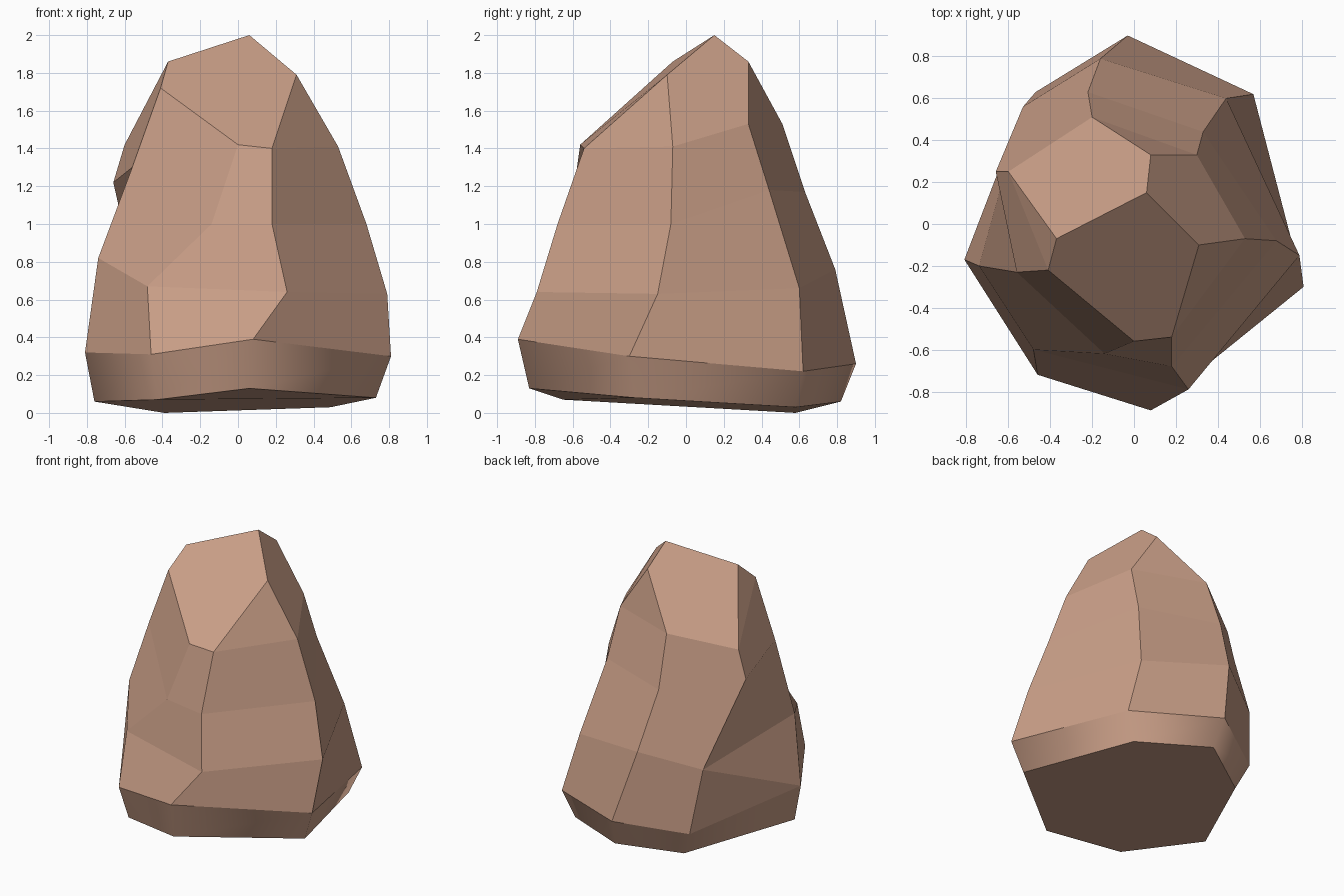
import bpy
import bmesh

default_cube = bpy.data.objects.get("Cube")
if default_cube:
    bpy.data.objects.remove(default_cube, do_unlink=True)


def make_material(name, color):
    material = bpy.data.materials.new(name)
    material.use_nodes = True
    material.diffuse_color = color
    shader = material.node_tree.nodes["Principled BSDF"]
    shader.inputs["Base Color"].default_value = color
    shader.inputs["Roughness"].default_value = 0.9
    return material


# Ridges running from the foot up to the shoulder, counter-clockwise from above
RIDGES = {
    "right": [(.73, -.27, .08), (.81, -.30, .30), (.79, -.15, .63), (.68, -.08, 1.0), (.53, -.07, 1.41)],
    "back_right": [(.49, .58, .03), (.57, .62, .22), (.44, .60, .66), (.33, .44, 1.18), (.30, .33, 1.53)],
    "back": [(0, .82, .06), (-.03, .90, .26), (-.16, .79, .76), (-.22, .63, 1.17), (-.20, .51, 1.53)],
    "back_left": [(-.39, .58, 0), (-.47, .63, .18), (-.53, .56, .64), (-.66, .25, 1.22), (-.60, .25, 1.42)],
    "left": [(-.76, -.17, .06), (-.81, -.17, .32), (-.74, -.20, .82), (-.56, -.23, 1.3), (-.41, -.22, 1.72)],
    "front_left": [(-.43, -.65, .07), (-.46, -.72, .31), (-.48, -.60, .67), (-.14, -.62, 1.0), (0, -.56, 1.42)],
    "front": [(.06, -.83, .13), (.08, -.89, .39), (.26, -.79, .64), (.18, -.68, 1.0), (.18, -.54, 1.40)],
}

bm = bmesh.new()
ridges = {name: [bm.verts.new(p) for p in path] for name, path in RIDGES.items()}
loop = list(ridges.values())

# Sides: the band round the foot is softly rounded, the rest is faceted
for here, after in zip(loop, loop[1:] + loop[:1]):
    for level in range(len(here) - 1):
        face = bm.faces.new((here[level], after[level], after[level + 1], here[level + 1]))
        face.smooth = level == 0

# Underside
bm.faces.new([ridge[0] for ridge in reversed(loop)])

# Crown: three broad facets meet at the peak, with small triangles between them
peak = bm.verts.new((.06, .15, 2.0))
crown_left = bm.verts.new((-.37, -.07, 1.86))
crown_right = bm.verts.new((.31, -.10, 1.79))
crown_back = bm.verts.new((.08, .33, 1.86))
top = {name: ridge[-1] for name, ridge in ridges.items()}
for corners in (
    (peak, crown_left, top["left"], top["front_left"], top["front"], crown_right),
    (peak, crown_right, top["right"], top["back_right"], crown_back),
    (peak, crown_back, top["back"], top["back_left"], crown_left),
    (top["back_left"], top["left"], crown_left),
    (top["front"], top["right"], crown_right),
    (top["back_right"], top["back"], crown_back),
):
    bm.faces.new(corners)

# Fold the warped lower left facet along its diagonal
bmesh.ops.connect_verts(bm, verts=[ridges["back_left"][2], ridges["left"][1]])

bmesh.ops.recalc_face_normals(bm, faces=bm.faces)

# Keep the upper and lower rims of the band crisp
for edge in bm.edges:
    if any(not face.smooth for face in edge.link_faces):
        edge.smooth = False

mesh = bpy.data.meshes.new("rock")
bm.to_mesh(mesh)
bm.free()
mesh.materials.append(make_material("warm brown stone", (.58, .34, .24, 1)))
rock = bpy.data.objects.new("rock", mesh)
bpy.context.collection.objects.link(rock)
